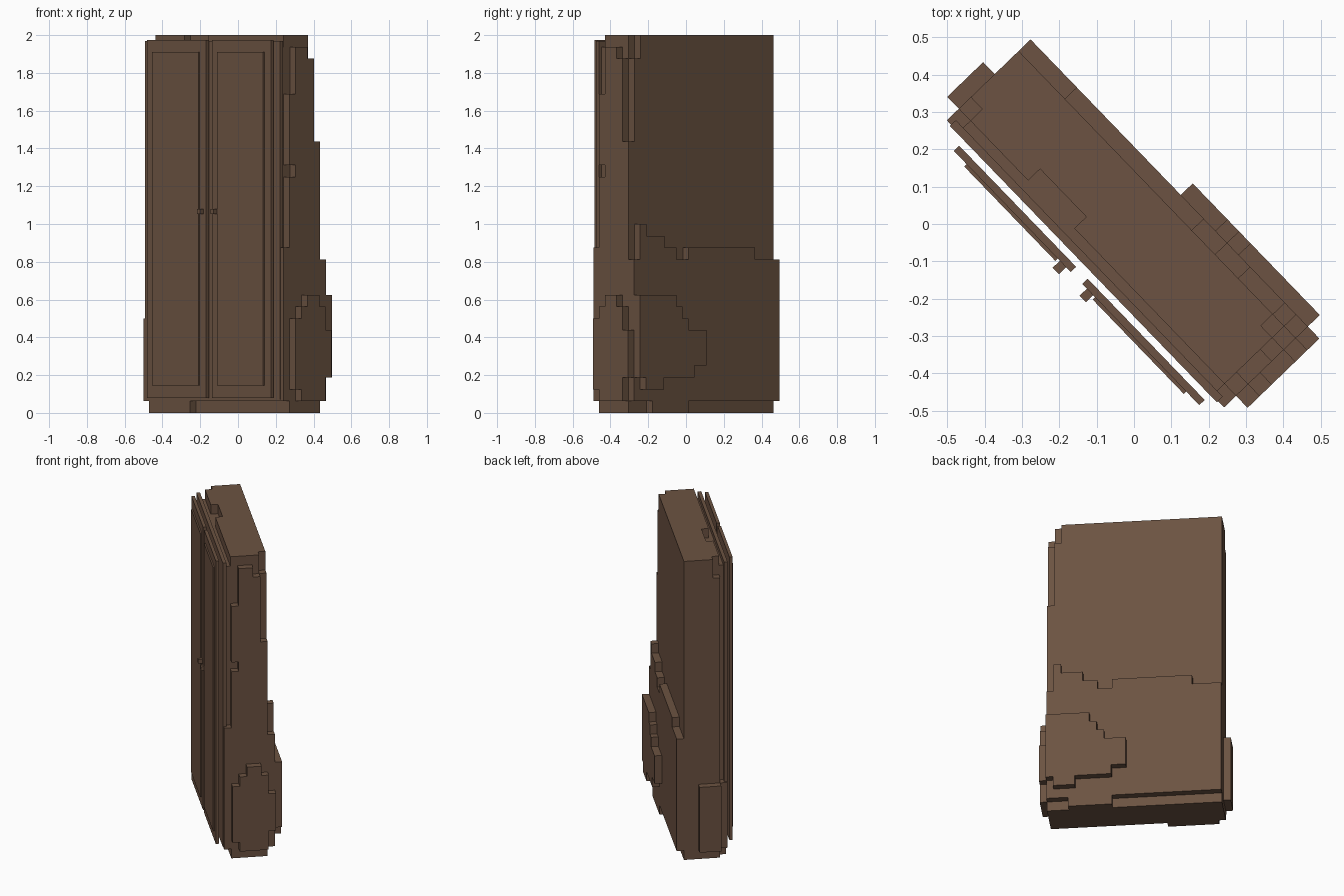
import bpy, bmesh, math
from mathutils import Matrix, Vector

cube = bpy.data.objects.get("Cube")
if cube:
    bpy.data.objects.remove(cube, do_unlink=True)

wood = bpy.data.materials.new("dark_brown_wood")
wood.use_nodes = True
COLOUR = (0.150, 0.086, 0.054, 1)
wood.diffuse_color = COLOUR
wood.node_tree.nodes["Principled BSDF"].inputs["Base Color"].default_value = COLOUR

TURN = Matrix.Rotation(math.radians(-46), 4, 'Z')   # cabinet stands diagonally
CELL, TALL = 0.0445, 0.0625                         # block size across and up
U0, V0 = -0.592, -0.1675                            # block grid origin


def build(name, boxes):
    """One object made of boxes (u0, u1, v0, v1, z0, z1) in cabinet space."""
    bm = bmesh.new()
    for u0, u1, v0, v1, z0, z1 in boxes:
        centre = Vector((u0 + u1, v0 + v1, z0 + z1)) / 2
        size = Matrix.Diagonal((u1 - u0, v1 - v0, z1 - z0, 1))
        bmesh.ops.create_cube(bm, size=1, matrix=Matrix.Translation(centre) @ size)
    mesh = bpy.data.meshes.new(name)
    bm.to_mesh(mesh)
    bm.free()
    mesh.materials.append(wood)
    obj = bpy.data.objects.new(name, mesh)
    obj.matrix_world = TURN
    bpy.context.collection.objects.link(obj)


def blocks(name, cells):
    """Boxes given in whole grid cells."""
    build(name, [(U0 + a * CELL, U0 + b * CELL, V0 + c * CELL, V0 + d * CELL,
                  e * TALL, f * TALL) for a, b, c, d, e, f in cells])


# Main carcass, with chipped front and back corners
blocks("carcass", [(2, 24, 0, 5, 1, 31), (2, 24, 5, 6, 1, 30), (2, 23, 5, 6, 30, 32)])
blocks("carcass_left_edge", [(1, 2, 2, 6, 1, 32), (1, 2, 1, 2, 1, 30), (1, 2, 0, 1, 1, 8)])
blocks("carcass_right_edge", [(24, 25, 2, 4, 1, 31), (24, 25, 4, 5, 1, 30),
                              (24, 25, 5, 6, 1, 23), (24, 25, 1, 2, 1, 20),
                              (24, 25, 1, 2, 21, 27), (24, 25, 0, 1, 1, 14)])
blocks("top_board", [(2, 7, 1, 2, 31, 32), (11, 24, 1, 2, 31, 32), (2, 24, 2, 5, 31, 32)])
blocks("plinth", [(1, 25, 1, 6, 0, 1), (2, 9, 0, 1, 0, 1), (16, 22, 6, 7, 0, 1)])

# Stepped layers on the back: (start, end, bottom, top)
lower_back = [(1, 5, 1, 13), (5, 16, 1, 14), (16, 18, 1, 13), (18, 20, 1, 14),
              (20, 23, 1, 15), (23, 24, 1, 16), (24, 25, 1, 13)]
blocks("back_layer", [(a, b, 6, 7, e, f) for a, b, e, f in lower_back])
outer_back = [(14, 16, 4, 7), (16, 17, 3, 7), (17, 18, 3, 8), (18, 19, 3, 9),
              (19, 21, 3, 10), (21, 24, 2, 10), (24, 25, 3, 10)]
blocks("back_bulge", [(a, b, 7, 8, e, f) for a, b, e, f in outer_back])

# Side bulges
right_side = [(1, 2, 2, 8), (2, 3, 1, 9), (3, 5, 1, 10), (5, 6, 1, 9), (6, 7, 3, 7)]
blocks("right_bulge", [(25, 26, c, d, e, f) for c, d, e, f in right_side])
blocks("left_bulge", [(0, 1, 1, 4, 1, 8)])

# Thin front board behind the doors
build("front_board", [(-0.531, 0.497, -0.172, -0.15, 0.07, 1.97)])

# Pair of doors, each with a raised panel and a small square handle
for side, inner in (("right", -0.025), ("left", 0.019)):
    s = -1 if side == "right" else 1

    def span(a, b):
        return tuple(sorted((inner + s * a, inner + s * b)))

    build(side + "_door", [(*span(0, 0.451), -0.211, -0.191, 0.08, 1.975)])
    build(side + "_door_panel", [(*span(0.05, 0.401), -0.22, -0.21, 0.145, 1.91)])
    build(side + "_handle", [(*span(0.018, 0.042), -0.238, -0.205, 1.053, 1.08)])
